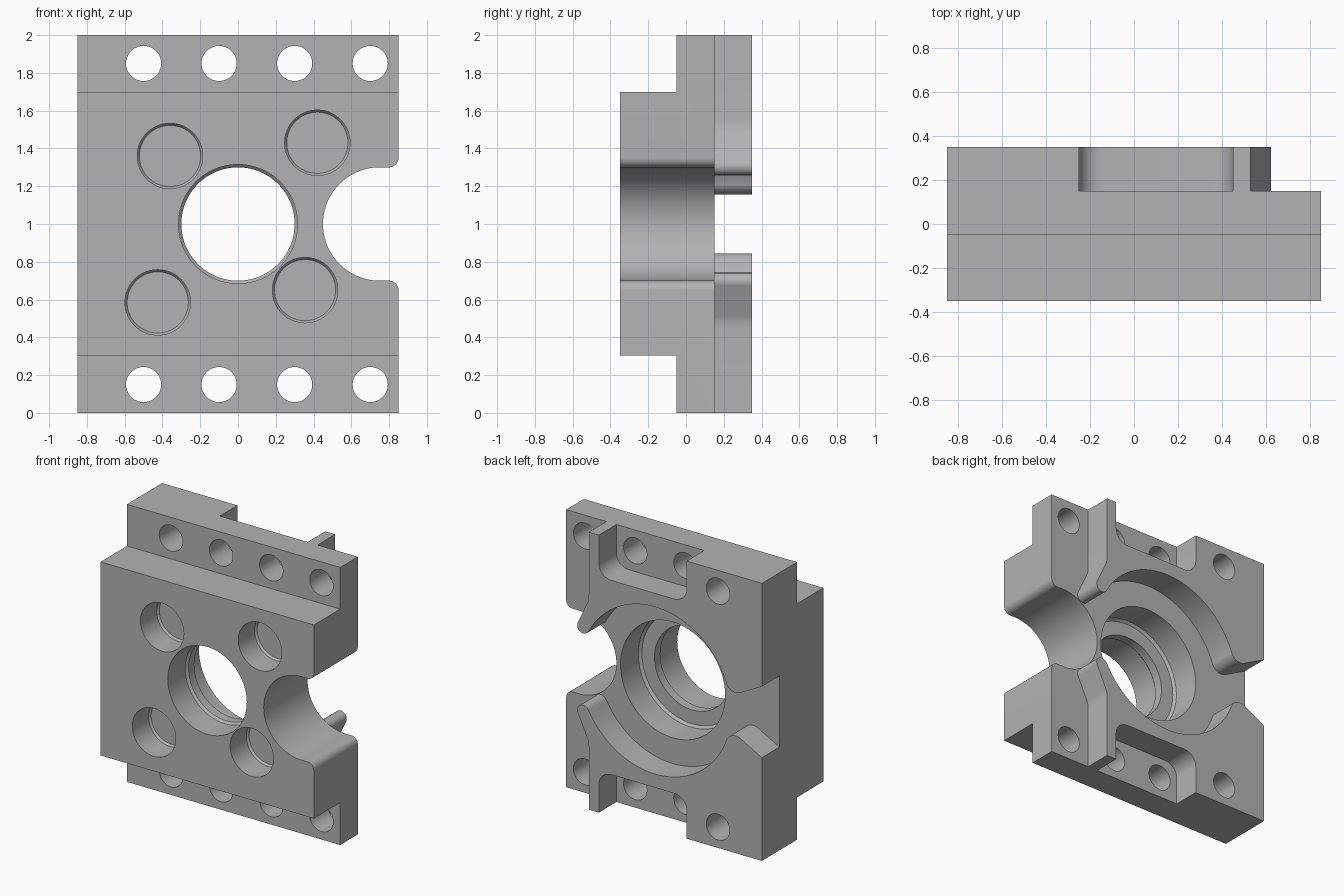
import bpy, bmesh
from math import sin, cos, radians
from mathutils import Vector

default = bpy.data.objects.get("Cube")
if default:
    bpy.data.objects.remove(default)

steel = bpy.data.materials.new("plain grey")
steel.use_nodes = True
grey = (0.45, 0.45, 0.45, 1)
steel.diffuse_color = grey
steel.node_tree.nodes["Principled BSDF"].inputs["Base Color"].default_value = grey


def arc(cx, cz, r, start, end, steps):
    """Points on an arc, angles in degrees."""
    angles = [radians(start + (end - start) * i / steps) for i in range(steps + 1)]
    return [(cx + r * cos(a), cz + r * sin(a)) for a in angles]


def mirrored(half):
    """Close a profile by mirroring it over z = 1."""
    return half + [(x, 2 - z) for x, z in reversed(half)]


def make_object(name, bm):
    bmesh.ops.recalc_face_normals(bm, faces=bm.faces)
    mesh = bpy.data.meshes.new(name)
    bm.to_mesh(mesh)
    bm.free()
    mesh.materials.append(steel)
    obj = bpy.data.objects.new(name, mesh)
    bpy.context.collection.objects.link(obj)
    return obj


def prism(name, points, offset):
    """Extrude a closed loop of 3D points."""
    bm = bmesh.new()
    face = bm.faces.new([bm.verts.new(p) for p in points])
    new = bmesh.ops.extrude_face_region(bm, geom=[face])["geom"]
    bmesh.ops.translate(bm, vec=Vector(offset),
                        verts=[v for v in new if isinstance(v, bmesh.types.BMVert)])
    return make_object(name, bm)


def cut_prism(name, profile, y0, y1):
    return prism(name, [(x, y0, z) for x, z in profile], (0, y1 - y0, 0))


def turned(name, x, z, rings, sides=64):
    """Round cutter along y from (y, radius) rings."""
    bm = bmesh.new()
    loops = [[bm.verts.new((px, y, pz)) for px, pz in arc(x, z, r, 0, 360, sides)[:-1]]
             for y, r in rings]
    for a, b in zip(loops, loops[1:]):
        for i in range(sides):
            j = (i + 1) % sides
            bm.faces.new((a[i], a[j], b[j], b[i]))
    bm.faces.new(loops[0])
    bm.faces.new(loops[-1])
    return make_object(name, bm)


# Stepped block with a raised front pad
side = [(-0.05, 0), (0.35, 0), (0.35, 2), (-0.05, 2),
        (-0.05, 1.7), (-0.35, 1.7), (-0.35, 0.305), (-0.05, 0.305)]
block = prism("mounting_block", [(-0.85, y, z) for y, z in side], (1.7, 0, 0))
cutters = []

# Rear recess: outside of the rib, rounded rib tip, round chamber, side slot
half = [(0.95, 2.1), (0.53, 2.1), (0.53, 1.55), (0.532, 1.515), (0.54, 1.49)]
half += arc(0.575, 1.305, 0.047, 25, -150, 18)
half += arc(0, 1, 0.602, 28, 160, 44)[1:]
half += arc(-0.64, 1.235, 0.08, -22, -118, 12)
half += [(-0.95, 1.309)]
cutters.append(cut_prism("recess_cutter", mirrored(half), 0.15, 0.5))

# Rear pockets open to the top and bottom edges
pocket = [(0.45, 2.1)] + arc(0.35, 1.8, 0.1, 0, -90, 10)
pocket += arc(-0.15, 1.8, 0.1, -90, -180, 10) + [(-0.25, 2.1)]
cutters.append(cut_prism("top_pocket_cutter", pocket, 0.15, 0.5))
cutters.append(cut_prism("bottom_pocket_cutter", [(x, 2 - z) for x, z in pocket], 0.15, 0.5))

# Round side notch with softened corners
half = [(0.95, 1.35)] + arc(0.8, 1.35, 0.05, 0, -90, 9) + arc(0.75, 1, 0.3, 90, 180, 24)[:-1]
notch = half + [(0.45, 1)] + [(x, 2 - z) for x, z in reversed(half)]
cutters.append(cut_prism("notch_cutter", notch, -0.5, 0.152))

# Stepped central bore
cutters.append(turned("bore_cutter", 0, 1, [
    (-0.5, 0.315), (-0.15, 0.315), (-0.135, 0.3), (-0.07, 0.3),
    (-0.07, 0.4), (-0.053, 0.417), (0.5, 0.417)], 96))

# Blind holes in the front pad
for x, z in [(-0.36, 1.36), (0.42, 1.43), (-0.425, 0.585), (0.355, 0.65)]:
    cutters.append(turned("blind_hole_cutter", x, z,
                          [(-0.5, 0.173), (-0.165, 0.173), (-0.15, 0.162)]))

# Bolt holes along both flanges
for x in (-0.5, -0.1, 0.3, 0.7):
    for z in (0.15, 1.85):
        cutters.append(turned("bolt_hole_cutter", x, z, [(-0.5, 0.093), (0.5, 0.093)], 48))

bpy.ops.object.select_all(action="DESELECT")
bpy.context.view_layer.objects.active = block
block.select_set(True)
for cutter in cutters:
    cutter.hide_render = True
    mod = block.modifiers.new("cut", "BOOLEAN")
    mod.operation = "DIFFERENCE"
    mod.solver = "EXACT"
    mod.object = cutter
    bpy.ops.object.modifier_apply(modifier=mod.name)
    bpy.data.objects.remove(cutter)

bpy.ops.object.shade_smooth_by_angle(angle=radians(25))
